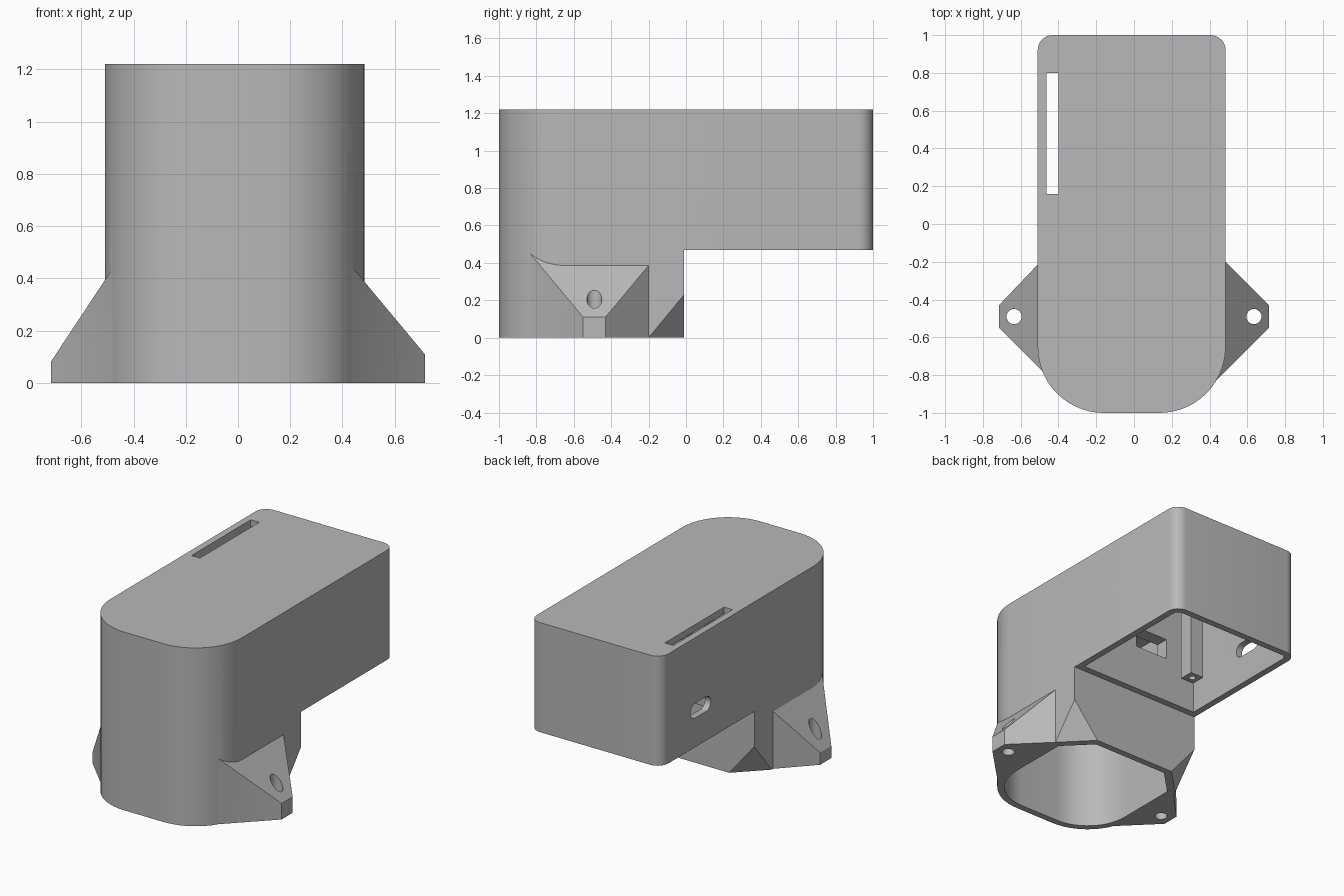
import bpy, bmesh
from math import cos, sin, pi, radians

cube = bpy.data.objects.get("Cube")
if cube:
    bpy.data.objects.remove(cube, do_unlink=True)

grey = bpy.data.materials.new("matte_grey")
grey.use_nodes = True
GREY = (0.48, 0.48, 0.48, 1)
grey.diffuse_color = GREY
grey.node_tree.nodes["Principled BSDF"].inputs["Base Color"].default_value = GREY

# Main dimensions
LEFT, RIGHT = 0.485, -0.51
FLOOR, TOP = 0.47, 1.22
STEP = -0.01
WALL = 0.045


def make(name, bm):
    bmesh.ops.recalc_face_normals(bm, faces=bm.faces)
    mesh = bpy.data.meshes.new(name)
    bm.to_mesh(mesh)
    bm.free()
    mesh.materials.append(grey)
    ob = bpy.data.objects.new(name, mesh)
    bpy.context.collection.objects.link(ob)
    return ob


def prism(name, outline, z0, top):
    """Upright prism; top is a height or a function of x."""
    height = top if callable(top) else lambda x: top
    bm = bmesh.new()
    low = [bm.verts.new((x, y, z0)) for x, y in outline]
    high = [bm.verts.new((x, y, height(x))) for x, y in outline]
    bm.faces.new(low)
    bm.faces.new(high)
    n = len(low)
    for i in range(n):
        j = (i + 1) % n
        bm.faces.new((low[i], low[j], high[j], high[i]))
    return make(name, bm)


def box(name, x0, x1, y0, y1, z0, z1):
    return prism(name, [(x0, y0), (x1, y0), (x1, y1), (x0, y1)], z0, z1)


def arc(cx, cy, r, start, steps=14):
    return [(cx + r * cos(start + pi / 2 * i / steps),
             cy + r * sin(start + pi / 2 * i / steps)) for i in range(steps + 1)]


def circle(cx, cy, r, n=24):
    return [(cx + r * cos(2 * pi * i / n), cy + r * sin(2 * pi * i / n)) for i in range(n)]


def combine(target, tool, operation):
    tool.hide_render = True
    mod = target.modifiers.new(operation.lower(), "BOOLEAN")
    mod.operation, mod.object, mod.solver = operation, tool, "EXACT"
    bpy.context.view_layer.objects.active = target
    bpy.ops.object.modifier_apply(modifier=mod.name)
    bpy.data.objects.remove(tool, do_unlink=True)


def nose(inset=0.0):
    """Rounded front half of the footprint, from right to left."""
    r = 0.35
    return (arc(RIGHT + r, -1 + r, r - inset, pi)
            + arc(LEFT - r, -1 + r, r - inset, 1.5 * pi))


def tail(inset=0.0):
    """Rounded back corners of the footprint, from left to right."""
    r = 0.08
    return (arc(LEFT - r, 1 - r, r - inset, 0, 8)
            + arc(RIGHT + r, 1 - r, r - inset, pi / 2, 8))


# Housing: long rounded block with the space under the back removed
housing = prism("housing", nose() + tail(), 0, TOP)
combine(housing, box("underside_cut", -1, 1, STEP, 1.2, -0.1, FLOOR), "DIFFERENCE")

# Sloped chamfers on the lower back corners
for edge, side in ((LEFT, 1), (RIGHT, -1)):
    e, leg, rise = 0.01, 0.19, 0.23
    k = 1 + e * (2 / leg + 1 / rise)
    cx, cy, cz = edge + side * e, STEP + e, -e
    bm = bmesh.new()
    pts = [bm.verts.new(p) for p in ((cx, cy, cz), (cx - side * leg * k, cy, cz),
                                     (cx, cy - leg * k, cz), (cx, cy, cz + rise * k))]
    for skip in range(4):
        bm.faces.new([p for i, p in enumerate(pts) if i != skip])
    combine(housing, make("chamfer_cut", bm), "DIFFERENCE")

# Sloped mounting ears
for side, edge, back, z_tip, slope in ((1, LEFT, -0.2, 0.11, 1.2), (-1, RIGHT, -0.215, 0.083, 1.51)):
    tip, inner = 0.715, 0.35
    outline = [(inner, back), (abs(edge), back), (tip, -0.43), (tip, -0.55),
               (inner, -0.55 - (tip - inner))]
    ear = prism("ear", [(side * x, y) for x, y in outline], 0,
                lambda x: z_tip + slope * (tip - abs(x)))
    combine(housing, ear, "UNION")

# Front cavity, open at the bottom
l, r, b, c = LEFT - WALL, RIGHT + WALL, STEP - WALL, 0.17
front = nose(WALL) + [(l, b - c), (l - c, b), (r + c, b), (r, b - c)]
combine(housing, prism("front_cavity", front, -0.1, TOP - WALL), "DIFFERENCE")

# Back cavity, open at the bottom
back_y = STEP + WALL
back = [(r, back_y), (l, back_y)] + tail(WALL)
combine(housing, prism("back_cavity", back, FLOOR - 0.1, TOP - WALL), "DIFFERENCE")

# Cable opening in the dividing wall
combine(housing, box("cable_opening", -0.24, 0.01, b - 0.05, back_y + 0.05, 0.78, 0.92),
        "DIFFERENCE")

# Long slot in the roof
combine(housing, box("roof_slot", -0.464, -0.4, 0.16, 0.8, TOP - 0.1, TOP + 0.1), "DIFFERENCE")

# Rounded port in the right wall
ends = arc(0.06, 0, 0.05, -pi / 2, 8) + arc(0.06, 0, 0.05, 0, 8)[1:]
port = prism("port_cut", ends + [(-x, -y) for x, y in ends], -0.1, 0.1)
for v in port.data.vertices:
    x, y, z = v.co
    v.co = (RIGHT + z, 0.57 + x, 0.72 + y)
combine(housing, port, "DIFFERENCE")

# Screw holes through the ears
for x in (0.635, -0.635):
    combine(housing, prism("screw_hole", circle(x, -0.49, 0.04), -0.1, 0.6), "DIFFERENCE")

# Board post hanging from the roof, with a pilot hole
post = box("board_post", -0.34, -0.24, 0.18, 0.28, 0.57, TOP - WALL + 0.01)
combine(post, prism("pilot_hole", circle(-0.29, 0.23, 0.022, 16), 0.5, 0.75), "DIFFERENCE")

# Smooth curves, sharp edges
for ob in (housing, post):
    bpy.ops.object.select_all(action="DESELECT")
    ob.select_set(True)
    bpy.context.view_layer.objects.active = ob
    bpy.ops.object.shade_smooth_by_angle(angle=radians(30))
